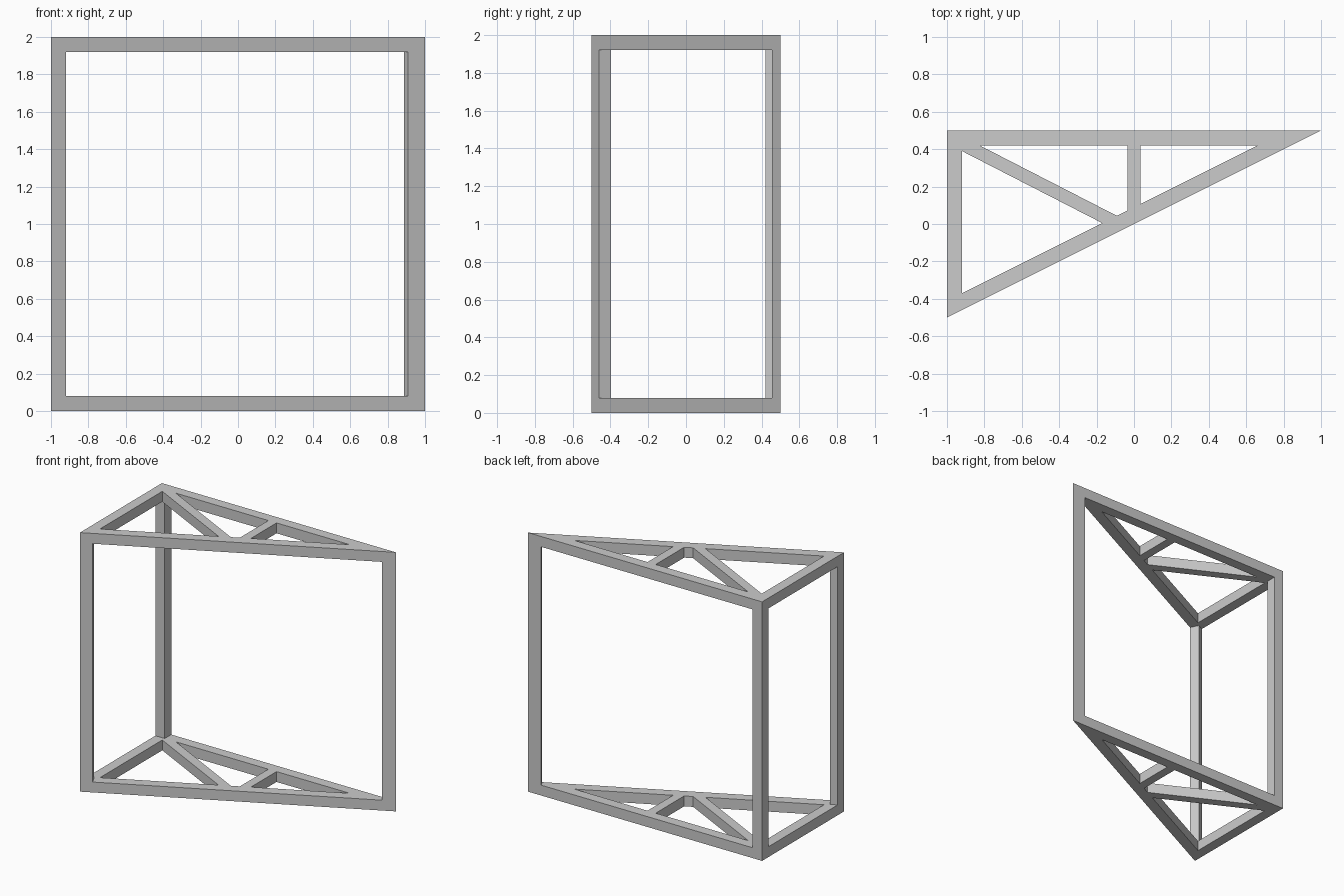
import bpy, bmesh
from mathutils import Vector

if "Cube" in bpy.data.objects:
    bpy.data.objects.remove(bpy.data.objects["Cube"])

H, T, W = 2.0, 0.08, 0.07   # overall height, rail size, strut width


def prism(name, pts, z0, z1):
    """Extrude a plan outline from z0 to z1."""
    bm = bmesh.new()
    face = bm.faces.new([bm.verts.new((x, y, z0)) for x, y in pts])
    ext = bmesh.ops.extrude_face_region(bm, geom=[face])
    verts = [g for g in ext["geom"] if isinstance(g, bmesh.types.BMVert)]
    bmesh.ops.translate(bm, vec=(0, 0, z1 - z0), verts=verts)
    bmesh.ops.recalc_face_normals(bm, faces=bm.faces)
    me = bpy.data.meshes.new(name)
    bm.to_mesh(me)
    bm.free()
    ob = bpy.data.objects.new(name, me)
    bpy.context.collection.objects.link(ob)
    return ob


# Outer triangle and the inner edge of its rails
outer = [(-1, 0.5), (-1, -0.5), (1, 0.5)]
inner = [(-0.92, 0.42), (-0.92, -0.37), (0.66, 0.42)]

# Plan outlines of the struts, ending flush on the rails' inner edges
cross_strut = [(-W / 2, 0.42), (-W / 2, 0.072), (W / 2, 0.107), (W / 2, 0.42)]
diagonal_strut = [(-0.92, 0.42), (-0.92, 0.39), (-0.17, 0.005),
                  (-0.092, 0.044), (-0.825, 0.42)]

# Plan outlines of the three posts
posts = {
    "back_left_post": [(-1, 0.5), (-1, 0.42), (-0.92, 0.42), (-0.92, 0.5)],
    "front_left_post": [(-1, -0.5), (-0.92, -0.46), (-0.951, -0.397), (-1, -0.422)],
    "right_post": [(1, 0.5), (0.8875, 0.5), (0.91, 0.455)],
}

# Triangular truss frames at the bottom and the top
for level, z in (("bottom", 0.0), ("top", H - T)):
    for i, side in enumerate(("left", "slanted", "back")):
        j = (i + 1) % 3
        prism(f"{level}_{side}_rail",
              [outer[i], outer[j], inner[j], inner[i]], z, z + T)
    prism(f"{level}_cross_strut", cross_strut, z, z + T)
    prism(f"{level}_diagonal_strut", diagonal_strut, z, z + T)

# Upright posts between the frames
for name, pts in posts.items():
    prism(name, pts, T, H - T)
